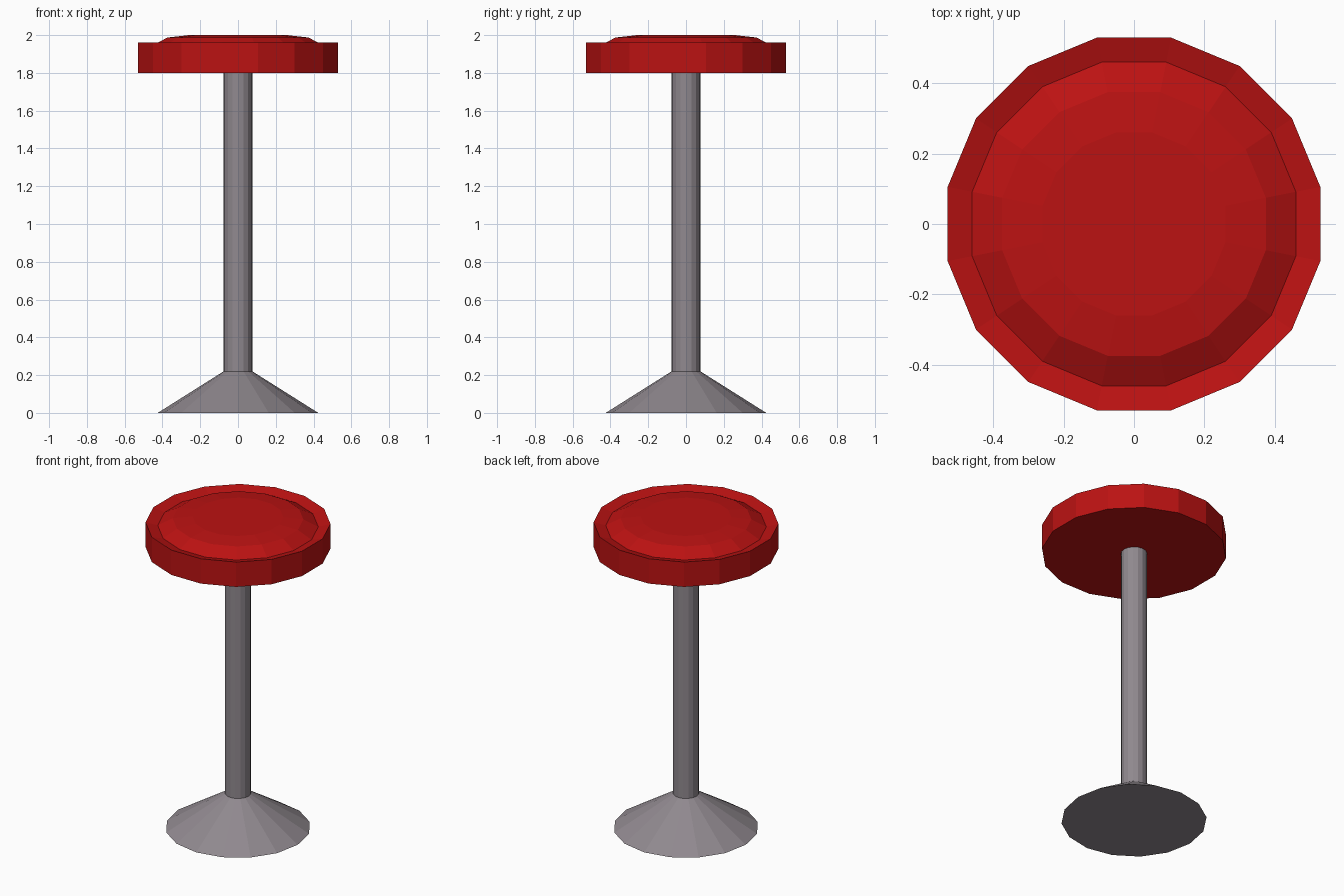
import bpy, bmesh, math

if "Cube" in bpy.data.objects:
    bpy.data.objects.remove(bpy.data.objects["Cube"])

SIDES = 16


def material(name, rgb):
    m = bpy.data.materials.new(name)
    m.diffuse_color = (*rgb, 1.0)
    m.use_nodes = True
    m.node_tree.nodes["Principled BSDF"].inputs["Base Color"].default_value = m.diffuse_color
    return m


def lathe(name, profile, mat, turn=0.0):
    """Stack flat-sided rings from (radius, z) points and cap both ends."""
    bm = bmesh.new()
    rings = []
    for r, z in profile:
        rings.append([bm.verts.new((r * math.cos(turn + 2 * math.pi * i / SIDES),
                                    r * math.sin(turn + 2 * math.pi * i / SIDES), z))
                      for i in range(SIDES)])
    for a, b in zip(rings, rings[1:]):
        for i in range(SIDES):
            j = (i + 1) % SIDES
            bm.faces.new((a[i], a[j], b[j], b[i]))
    bm.faces.new(rings[0][::-1])
    bm.faces.new(rings[-1])
    bmesh.ops.recalc_face_normals(bm, faces=bm.faces)
    mesh = bpy.data.meshes.new(name)
    bm.to_mesh(mesh)
    bm.free()
    mesh.materials.append(mat)
    obj = bpy.data.objects.new(name, mesh)
    bpy.context.collection.objects.link(obj)
    return obj


red = material("red vinyl", (0.50, 0.006, 0.006))
grey = material("grey metal", (0.28, 0.25, 0.275))

# Flared foot and straight post in one turned piece
lathe("pedestal", [(0.425, 0), (0.076, 0.22), (0.076, 1.80)], grey)

# Seat: upright side, rim sloping inwards to a crease, domed cushion
lathe("seat", [(0.54, 1.80), (0.54, 1.96), (0.469, 1.94),
               (0.382, 1.987), (0.265, 2.0)], red, math.pi / SIDES)
